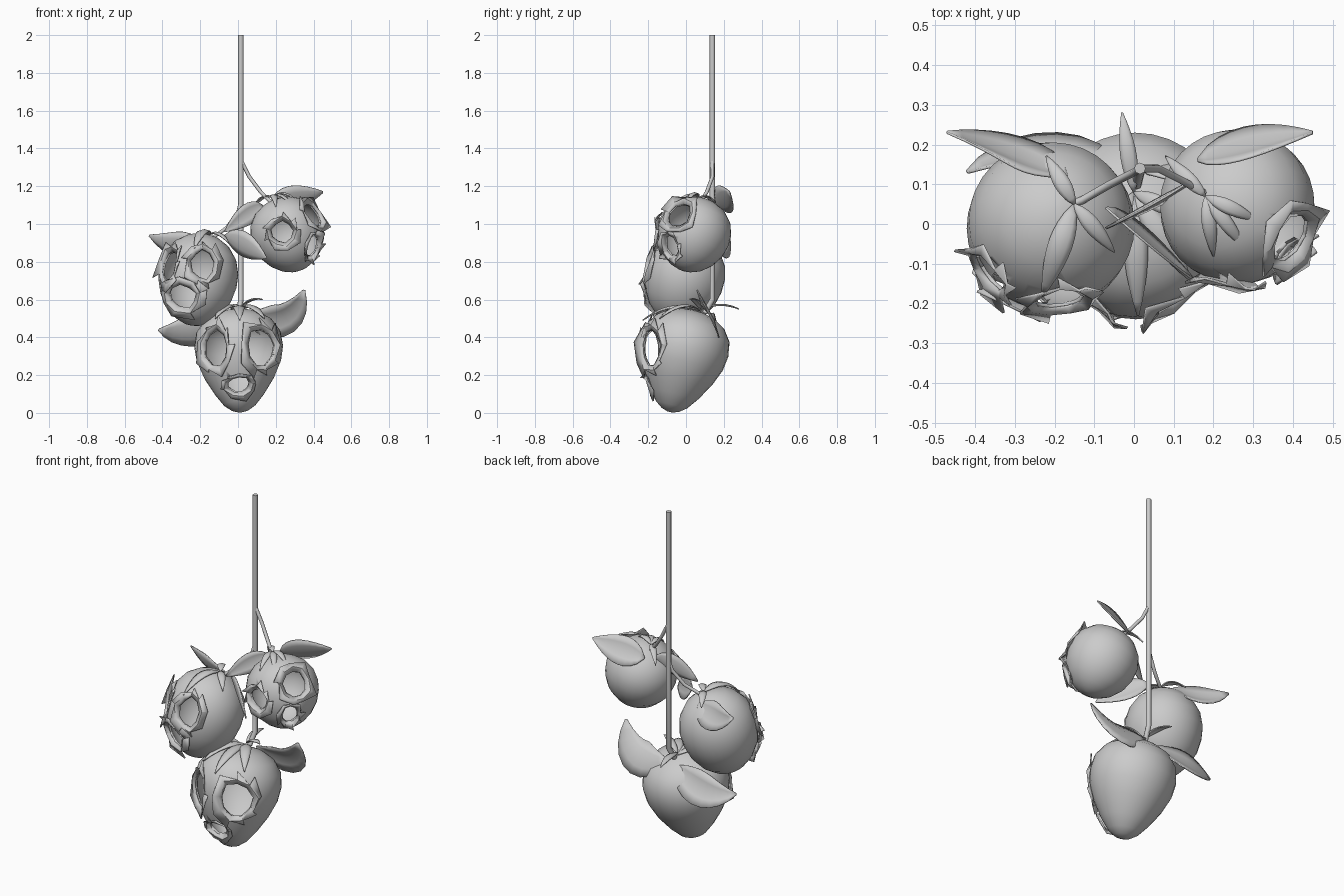
import bpy, bmesh, math, random
from mathutils import Vector as V

random.seed(4)
if "Cube" in bpy.data.objects:
    bpy.data.objects.remove(bpy.data.objects["Cube"])

grey = bpy.data.materials.new("plain_grey")
grey.use_nodes = True
grey.diffuse_color = (0.6, 0.6, 0.6, 1)
grey.node_tree.nodes["Principled BSDF"].inputs["Base Color"].default_value = (0.6, 0.6, 0.6, 1)


def make(name, bm, angle=40):
    bmesh.ops.recalc_face_normals(bm, faces=bm.faces)
    me = bpy.data.meshes.new(name)
    bm.to_mesh(me)
    bm.free()
    me.materials.append(grey)
    ob = bpy.data.objects.new(name, me)
    bpy.context.collection.objects.link(ob)
    select(ob)
    bpy.ops.object.shade_smooth_by_angle(angle=math.radians(angle))
    return ob


def select(ob):
    bpy.ops.object.select_all(action='DESELECT')
    ob.select_set(True)
    bpy.context.view_layer.objects.active = ob


def thicken(ob, t, offset=0):
    m = ob.modifiers.new("thickness", 'SOLIDIFY')
    m.thickness, m.offset = t, offset
    select(ob)
    bpy.ops.object.modifier_apply(modifier=m.name)


def bezier(a, b, c, t):
    return a * (1 - t) ** 2 + b * 2 * t * (1 - t) + c * t * t


# Pointed leaf along a three-point curve, folded along its midrib
def leaf(name, a, b, c, width, normal, fold=0.2):
    a, b, c, normal = V(a), V(b), V(c), V(normal).normalized()
    bm = bmesh.new()
    rows, n = [], 9
    for i in range(n + 1):
        t = i / n
        tangent = (b - a) * (1 - t) + (c - b) * t
        side = tangent.cross(normal).normalized()
        up = side.cross(tangent).normalized()
        half = width / 2 * max(0.06, math.sin(math.pi * t ** 0.85) ** 0.8)
        p = bezier(a, b, c, t)
        rows.append([bm.verts.new(p + side * half * k + up * abs(k) * half * fold)
                     for k in (-1, -0.5, 0, 0.5, 1)])
    for r, s in zip(rows, rows[1:]):
        for j in range(4):
            bm.faces.new((r[j], r[j + 1], s[j + 1], s[j]))
    thicken(make(name, bm), 0.006)


# Round tube along points
def stem(name, pts, radius):
    cu = bpy.data.curves.new(name, 'CURVE')
    cu.dimensions = '3D'
    cu.bevel_depth, cu.bevel_resolution, cu.use_fill_caps = radius, 2, True
    sp = cu.splines.new('POLY')
    sp.points.add(len(pts) - 1)
    for q, p in zip(sp.points, pts):
        q.co = (*p, 1)
    cu.materials.append(grey)
    bpy.context.collection.objects.link(bpy.data.objects.new(name, cu))


# Hollow fruit with torn holes; profile is (height fraction, radius fraction)
def fruit(name, bottom, top, radius, profile, holes):
    bottom, top = V(bottom), V(top)
    axis = top - bottom
    turn = V((0, 0, 1)).rotation_difference(axis)
    centre = bottom + axis * 0.58
    bm = bmesh.new()
    seg, rings = 32, []
    for h, r in profile:
        rings.append([bm.verts.new(bottom + axis * h + turn @ V((
            radius * r * math.cos(k * math.tau / seg),
            radius * r * math.sin(k * math.tau / seg), 0))) for k in range(seg)])
    for r, s in zip(rings, rings[1:]):
        for k in range(seg):
            bm.faces.new((r[k], r[(k + 1) % seg], s[(k + 1) % seg], s[k]))
    bm.faces.new(rings[0])
    bm.faces.new(rings[-1])
    body = make(name, bm)
    cutters = []
    for i, (d, w, h) in enumerate(holes):
        d = V(d).normalized()
        u = d.cross(V((0, 0, 1))).normalized()
        v = u.cross(d)
        n = 9
        wob = [random.uniform(0.88, 1.12) for _ in range(n)]

        def ray(k, s):
            a = (k + 0.3) * math.tau / n
            return d * radius + (u * w * math.cos(a) + v * h * math.sin(a)) * s * wob[k % n]

        def on_skin(r):
            ok, p, nor, _ = body.ray_cast(centre, r.normalized())
            return (p, nor) if ok else (centre + r, r.normalized())

        # torn skin peeled back around the hole
        bm = bmesh.new()
        rows = []
        for k in range(n):
            row = []
            jag = random.uniform(0.004, 0.04)
            spread = random.uniform(1.4, 1.8)
            for s, lift in ((0.97, -0.004), (1.2, random.uniform(0.008, 0.022)), (spread, jag)):
                p, nor = on_skin(ray(k, s))
                row.append(bm.verts.new(p + nor * lift))
            rows.append(row)
        for k in range(n):
            r, s = rows[k], rows[(k + 1) % n]
            bm.faces.new((r[0], s[0], s[1], r[1]))
            if random.random() < 0.55:
                bm.faces.new((r[1], s[1], s[2], r[2]))
            else:
                bm.faces.new((r[1], s[1], r[2]))
        thicken(make(f"{name}_torn_rim_{i + 1}", bm, 25), 0.007)

        # tapered cutter from the middle outwards
        bm = bmesh.new()
        near = [bm.verts.new(centre + ray(k, 1) * 0.45) for k in range(n)]
        far = [bm.verts.new(centre + ray(k, 1) * 1.8) for k in range(n)]
        bm.faces.new(near)
        bm.faces.new(far)
        for k in range(n):
            j = (k + 1) % n
            bm.faces.new((near[k], near[j], far[j], far[k]))
        cut = make("hole_cutter", bm)
        cut.hide_render = True
        cutters.append(cut)
    thicken(body, 0.015, -1)
    for cut in cutters:
        m = body.modifiers.new("hole", 'BOOLEAN')
        m.operation, m.solver, m.object = 'DIFFERENCE', 'EXACT', cut
        select(body)
        bpy.ops.object.modifier_apply(modifier=m.name)
        bpy.data.objects.remove(cut)


# Narrow sepals arching from the crown
def sepals(name, base, tips, width=0.04, arch=0.05):
    base = V(base)
    for i, tip in enumerate(tips):
        tip = V(tip)
        mid = (base + tip) / 2 + V((0, 0, arch))
        leaf(f"{name}_{i + 1}", base, mid, tip, width, (0, 0, 1), -0.3)


pointed = [(0, 0.06), (0.02, 0.2), (0.07, 0.36), (0.18, 0.56), (0.34, 0.79), (0.5, 0.95), (0.64, 1),
           (0.78, 0.95), (0.89, 0.77), (0.96, 0.5), (0.99, 0.25), (1, 0.06)]
rounded = [(0, 0.06), (0.02, 0.25), (0.07, 0.47), (0.17, 0.71), (0.31, 0.9), (0.46, 0.99), (0.6, 1),
           (0.75, 0.91), (0.88, 0.7), (0.96, 0.42), (0.99, 0.2), (1, 0.05)]

fruit("lower_fruit", (0.01, -0.085, 0.005), (0, 0.04, 0.545), 0.235, pointed,
      [((-0.55, -0.8, 0.12), 0.088, 0.11), ((0.55, -0.8, 0.12), 0.1, 0.12),
       ((0, -0.78, -0.74), 0.06, 0.045)])
fruit("middle_fruit", (-0.24, -0.07, 0.465), (-0.185, 0.05, 0.945), 0.21, rounded,
      [((-0.8, -0.62, 0.2), 0.06, 0.085), ((0.1, -0.95, 0.22), 0.065, 0.09),
       ((-0.42, -0.8, -0.58), 0.08, 0.06)])
fruit("upper_fruit", (0.325, -0.005, 0.755), (0.205, 0.085, 1.13), 0.195, rounded,
      [((-0.12, -1, -0.08), 0.065, 0.062), ((0.8, -0.46, 0.42), 0.075, 0.085),
       ((0.66, -0.6, -0.42), 0.042, 0.055)])

# Stems
stem("main_stem", [(0.015, 0.14, 2), (0.015, 0.14, 1.1), (0.015, 0.14, 0.6), (0.005, 0.1, 0.53)], 0.0145)
stem("upper_branch", [(0.02, 0.14, 1.33), (0.06, 0.14, 1.25), (0.12, 0.11, 1.17), (0.19, 0.07, 1.1)], 0.01)
stem("middle_branch", [(0.015, 0.14, 1.12), (0, 0.13, 1.06), (-0.06, 0.1, 0.98),
                       (-0.13, 0.06, 0.93), (-0.18, 0.04, 0.93)], 0.01)

# Broad leaves
leaf("lower_leaf_left", (0.03, 0.13, 0.52), (0.27, 0.19, 0.42), (0.35, 0.06, 0.65), 0.2, (0.1, -0.88, -0.45))
leaf("lower_leaf_right", (-0.03, 0.12, 0.5), (-0.24, 0.22, 0.39), (-0.42, 0.13, 0.44), 0.19, (-0.15, 0.9, 0.4))
leaf("middle_leaf_back", (-0.17, 0.12, 0.91), (-0.3, 0.17, 0.84), (-0.47, 0.23, 0.94), 0.16, (0, 0.85, 0.45))
leaf("middle_leaf_front", (-0.07, 0.04, 0.94), (0.03, -0.05, 0.89), (0.15, -0.14, 0.82), 0.14, (0.6, 0.7, 0.2))
leaf("upper_leaf_back", (0.16, 0.16, 1.1), (0.28, 0.19, 1.12), (0.45, 0.23, 1.17), 0.16, (0, 0.82, 0.5))
leaf("upper_leaf_front", (0.13, 0.1, 1.1), (0.05, 0.06, 1.06), (-0.07, -0.01, 0.96), 0.11, (0.45, -0.85, 0.1))

sepals("lower_sepal", (0, 0.08, 0.55), [(-0.03, 0.28, 0.55), (0.13, 0.02, 0.6)], 0.04)
sepals("lower_long_sepal", (0, 0.08, 0.54), [(0.14, -0.14, 0.5), (0.01, -0.23, 0.49),
                                             (-0.12, -0.15, 0.5)], 0.06, 0.1)
sepals("middle_sepal", (-0.15, 0.05, 0.945), [(-0.22, 0.17, 0.91), (-0.05, -0.07, 0.9)], 0.04, 0.06)
sepals("middle_long_sepal", (-0.15, 0.05, 0.94), [(-0.23, -0.18, 0.87)], 0.06, 0.12)
sepals("upper_sepal", (0.18, 0.07, 1.14), [(0.31, 0.01, 1.12), (0.2, -0.08, 1.09),
                                           (0.28, -0.06, 1.1), (0.08, 0.17, 1.08)], 0.035, 0.07)
